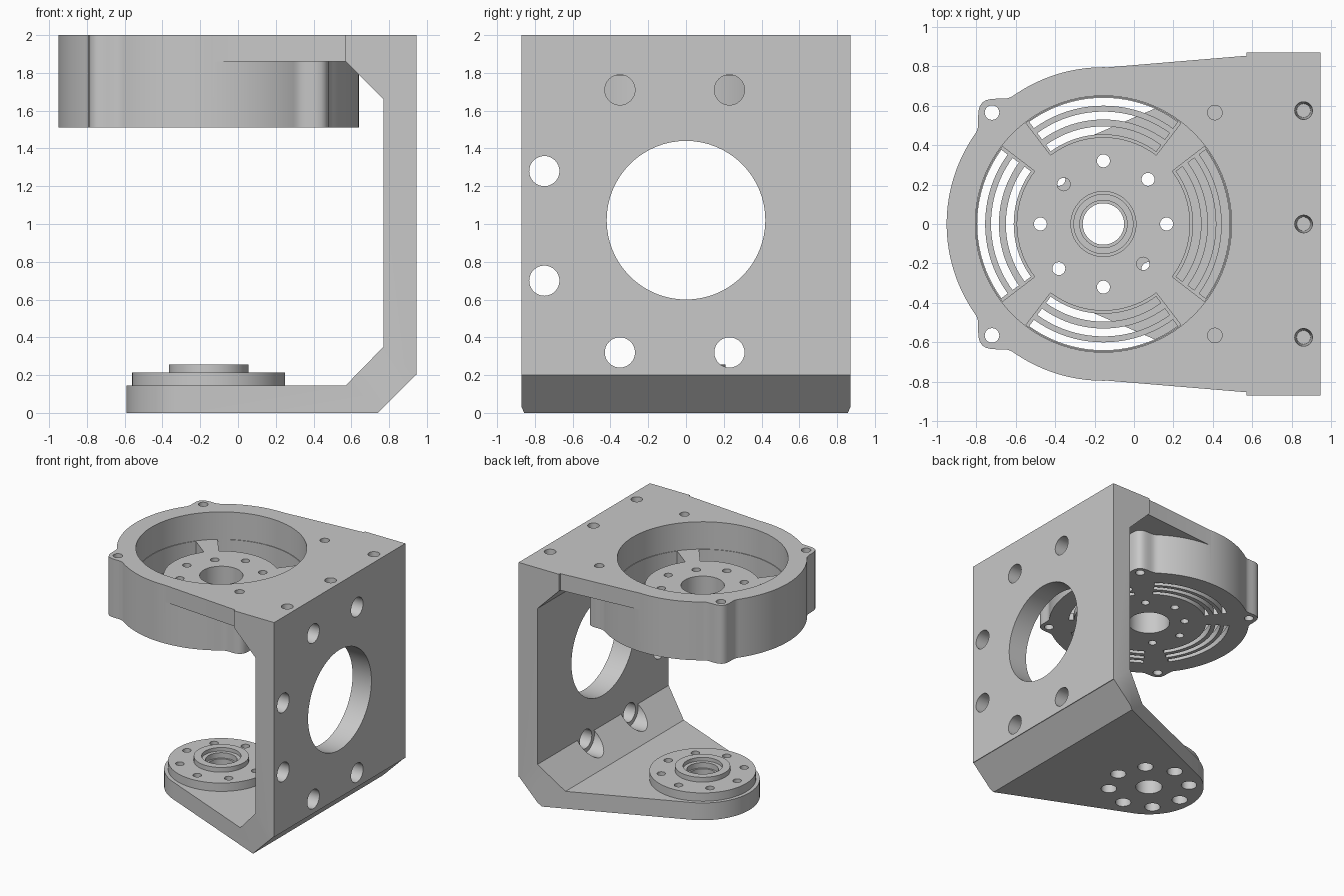
import bpy, bmesh, math
from mathutils import Vector, Matrix
from mathutils.geometry import convex_hull_2d

if "Cube" in bpy.data.objects:
    bpy.data.objects.remove(bpy.data.objects["Cube"], do_unlink=True)

grey = bpy.data.materials.new("machined grey")
grey.use_nodes = True
colour = (0.58, 0.58, 0.58, 1)
grey.diffuse_color = colour
grey.node_tree.nodes["Principled BSDF"].inputs["Base Color"].default_value = colour

CX = -0.155          # x of the rotation axis
HALF = 0.87          # half the bracket width
PLACE = {"x": lambda a, b, c: (c, a, b),
         "y": lambda a, b, c: (a, c, b),
         "z": lambda a, b, c: (a, b, c)}


def finish(name, bm):
    bmesh.ops.recalc_face_normals(bm, faces=bm.faces)
    mesh = bpy.data.meshes.new(name)
    bm.to_mesh(mesh)
    bm.free()
    obj = bpy.data.objects.new(name, mesh)
    bpy.context.collection.objects.link(obj)
    mesh.materials.append(grey)
    return obj


def prism(name, pts, lo, hi, axis="z"):
    """Extrude a flat outline along an axis."""
    bm = bmesh.new()
    put = PLACE[axis]
    ends = [[bm.verts.new(put(a, b, c)) for a, b in pts] for c in (lo, hi)]
    for ring in ends:
        bm.faces.new(ring)
    for i in range(len(pts)):
        bm.faces.new((ends[0][i - 1], ends[0][i], ends[1][i], ends[1][i - 1]))
    return finish(name, bm)


def arc(r, a0, a1, n, cx=CX, cy=0):
    return [(cx + r * math.cos(math.radians(a0 + (a1 - a0) * i / n)),
             cy + r * math.sin(math.radians(a0 + (a1 - a0) * i / n))) for i in range(n + 1)]


def circle(r, cx=CX, cy=0, n=64):
    return arc(r, 0, 360, n, cx, cy)[:-1]


def sector(r0, r1, mid, half):
    return arc(r0, mid - half, mid + half, 20) + arc(r1, mid + half, mid - half, 20)


def hull(r):
    """Round nose blended by tangents into the full-width back."""
    pts = [Vector(p) for p in circle(r, n=128)]
    pts += [Vector((x, s * HALF)) for x in (0.77, 0.945) for s in (-1, 1)]
    return [pts[i] for i in convex_hull_2d(pts)]


def boolean(target, tool, op="DIFFERENCE"):
    mod = target.modifiers.new(op.title(), "BOOLEAN")
    mod.operation, mod.solver, mod.object = op, "MANIFOLD", tool
    bpy.context.view_layer.objects.active = target
    bpy.ops.object.modifier_apply(modifier=mod.name)
    bpy.data.objects.remove(tool, do_unlink=True)


def drill(target, r, cx, cy, lo, hi, axis="z", n=32):
    boolean(target, prism("drill", circle(r, cx, cy, n), lo, hi, axis))


# Upright wall with the upper gusset
bracket = prism("bracket", [(0.945, 0.2), (0.945, 2), (0.57, 2), (0.57, 1.86),
                            (0.77, 1.66), (0.77, 0.2)], -HALF, HALF, "y")

# Lower arm: side profile trimmed by the tapered outline
arm = prism("lower_arm", [(-0.7, 0), (0.74, 0), (0.945, 0.205), (0.945, 0.35),
                          (0.77, 0.35), (0.57, 0.145), (-0.7, 0.145)], -1, 1, "y")
boolean(arm, prism("trim", hull(0.435), -0.1, 0.6), "INTERSECT")
boolean(bracket, arm, "UNION")

# Upper plate
boolean(bracket, prism("upper_plate", hull(0.79), 1.86, 2), "UNION")

# Round housing with four screw lugs, bored through
rim = []
for i in range(240):
    a = i * 1.5
    off = (a % 90 - 45) / 9.5
    r = 0.795 + (0.075 * math.cos(off * math.pi / 2) ** 2 if abs(off) < 1 else 0)
    rim.append((CX + r * math.cos(math.radians(a)), r * math.sin(math.radians(a))))
boolean(bracket, prism("housing", rim, 1.51, 2), "UNION")
drill(bracket, 0.65, CX, 0, 1.4, 2.1, n=96)

# Lug screw holes
for x in (CX - 0.565, CX + 0.565):
    for y in (-0.565, 0.565):
        drill(bracket, 0.037, x, y, 1.4, 2.1, n=24)

# Blind holes with tapered walls in the top edge
for y in (-0.575, 0, 0.575):
    bm = bmesh.new()
    bmesh.ops.create_cone(bm, cap_ends=True, segments=32, radius1=0.035, radius2=0.05,
                          depth=0.3, matrix=Matrix.Translation((0.86, y, 1.95)))
    boolean(bracket, finish("blind_drill", bm))

# Wall window and mounting holes
drill(bracket, 0.42, 0, 1.02, 0.6, 1.1, "x", 64)
for y, z in ((-0.75, 1.28), (-0.75, 0.7)):
    drill(bracket, 0.08, y, z, 0.7, 1.1, "x")
for y in (-0.35, 0.23):
    for z in (0.32, 1.71):
        drill(bracket, 0.08, y, z, 0.66, 1.1, "x")
        drill(bracket, 0.115, y, z, 0.45 if z < 1 else 0.645, 0.77, "x")

# Bowl floor: vent pockets between spokes, arc slots, hub bore and screw holes
hub = prism("hub_floor", circle(0.652, n=96), 1.51, 1.77)
for quarter in range(0, 360, 90):
    boolean(hub, prism("pocket", sector(0.44, 0.645, quarter, 37.5), 1.57, 1.9))
    for r in (0.455, 0.53, 0.6):
        boolean(hub, prism("slot", sector(r, r + 0.04, quarter, 36), 1.4, 1.65))
drill(hub, 0.165, CX, 0, 1.4, 1.9, n=64)
for k in range(8):
    a = math.radians(45 * k)
    r = 0.285 if k in (3, 7) else 0.32
    drill(hub, 0.033, CX + r * math.cos(a), r * math.sin(a), 1.4, 1.9, n=24)

# Lower bearing flange and boss
flange = prism("bearing_flange", circle(0.405, n=96), 0.145, 0.215)
boolean(flange, prism("boss", circle(0.21), 0.2, 0.255), "UNION")
drill(flange, 0.15, CX, 0, 0.225, 0.4, n=64)
drill(flange, 0.12, CX, 0, 0.18, 0.4, n=64)

# Shared screw circle and shaft hole, counterbored from underneath
for part in (bracket, flange):
    drill(part, 0.105, CX, 0, -0.1, 0.4, n=64)
    for k in range(8):
        a = math.radians(45 * k)
        x, y = CX + 0.32 * math.cos(a), 0.32 * math.sin(a)
        drill(part, 0.033, x, y, -0.1, 0.4, n=24)
        if part is bracket:
            drill(part, 0.062, x, y, -0.1, 0.08, n=24)

# Smooth curved walls, crisp edges
for part in (bracket, hub, flange):
    bpy.ops.object.select_all(action="DESELECT")
    part.select_set(True)
    bpy.context.view_layer.objects.active = part
    bpy.ops.object.shade_smooth_by_angle(angle=math.radians(25))
